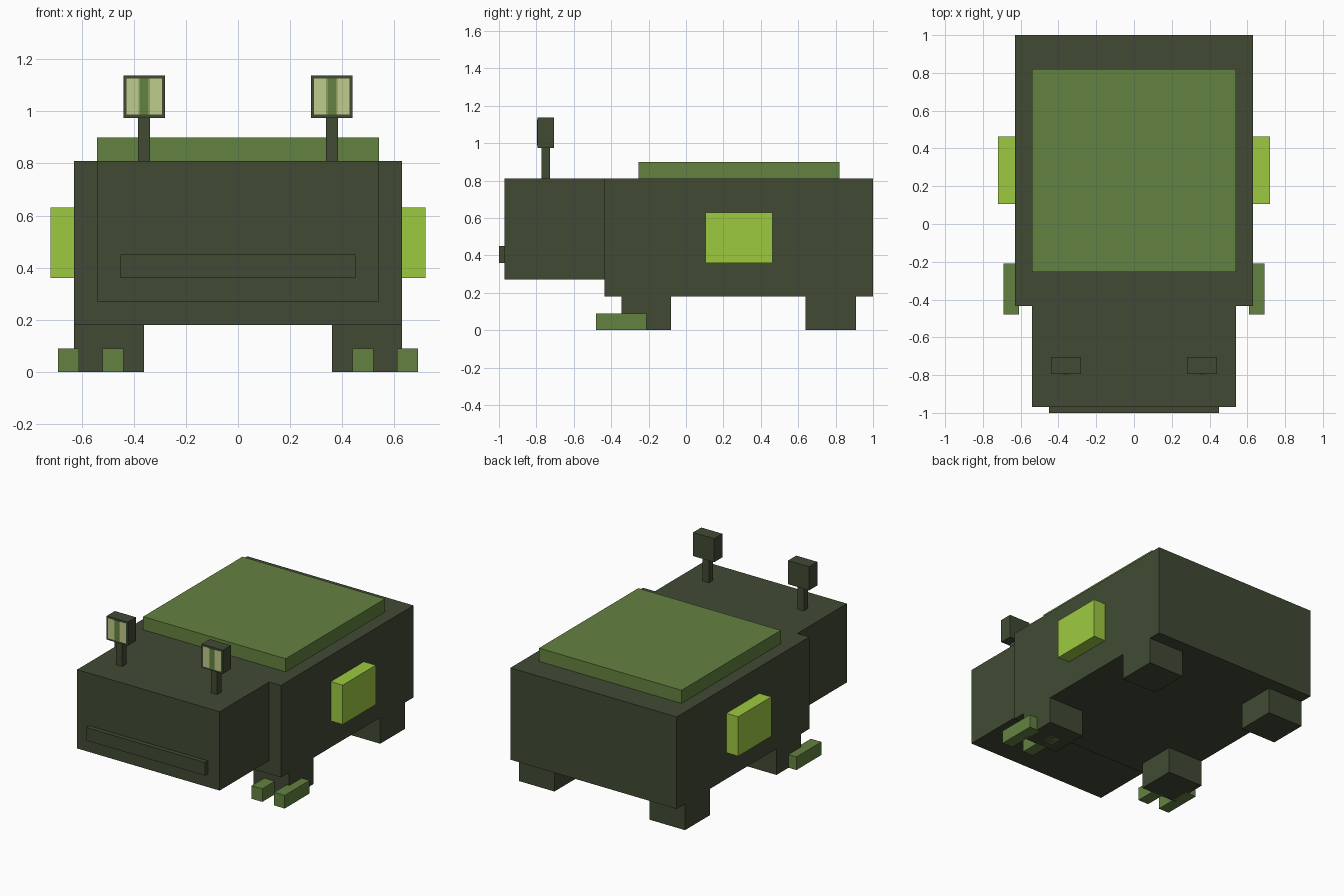
import bpy
import bmesh

if "Cube" in bpy.data.objects:
    bpy.data.objects.remove(bpy.data.objects["Cube"])


def material(name, rgb):
    # convert 8-bit display colour to linear
    lin = [((c / 255 + 0.055) / 1.055) ** 2.4 for c in rgb]
    m = bpy.data.materials.new(name)
    m.diffuse_color = (*lin, 1)
    m.use_nodes = True
    m.node_tree.nodes["Principled BSDF"].inputs["Base Color"].default_value = m.diffuse_color
    return m


DARK = material("dark_olive", (65, 74, 52))
GREEN = material("moss_green", (100, 130, 65))
LIME = material("lime", (157, 202, 64))
PALE = material("pale_yellow_green", (192, 204, 140))
MID = material("soft_green", (135, 158, 95))


def box(name, x, y, z, mat):
    bm = bmesh.new()
    bmesh.ops.create_cube(bm, size=1)
    for v in bm.verts:
        v.co = [r[0] if c < 0 else r[1] for c, r in zip(v.co, (x, y, z))]
    mesh = bpy.data.meshes.new(name)
    bm.to_mesh(mesh)
    bm.free()
    mesh.materials.append(mat)
    ob = bpy.data.objects.new(name, mesh)
    bpy.context.collection.objects.link(ob)
    return ob


def pair(name, x, y, z, mat):
    # right part and its mirrored left part
    box(name + "_right", x, y, z, mat)
    box(name + "_left", (-x[1], -x[0]), y, z, mat)


# body, head, mouth and back plate
box("body", (-0.63, 0.63), (-0.435, 1.0), (0.18, 0.81), DARK)
box("head", (-0.54, 0.54), (-0.97, -0.435), (0.27, 0.81), DARK)
box("mouth", (-0.45, 0.45), (-1.0, -0.97), (0.36, 0.45), DARK)
box("back_plate", (-0.54, 0.54), (-0.255, 0.82), (0.81, 0.9), GREEN)

# side blocks
pair("side_block", (0.63, 0.72), (0.105, 0.463), (0.36, 0.63), LIME)

# legs and front toes
pair("front_leg", (0.36, 0.63), (-0.345, -0.08), (0, 0.18), DARK)
pair("rear_leg", (0.36, 0.63), (0.64, 0.91), (0, 0.18), DARK)
pair("inner_toe", (0.44, 0.52), (-0.48, -0.21), (0, 0.09), GREEN)
pair("outer_toe", (0.61, 0.69), (-0.48, -0.21), (0, 0.09), GREEN)

# eyes on stalks, with thin painted plates on the front
EYE_X = 0.36
pair("eye_stalk", (EYE_X - 0.023, EYE_X + 0.023), (-0.773, -0.728), (0.81, 0.98), DARK)
pair("eye_block", (EYE_X - 0.08, EYE_X + 0.08), (-0.793, -0.705), (0.975, 1.137), DARK)
for part, half, depth, mat in (("eye_white", 0.068, 0.001, PALE),
                               ("iris", 0.022, 0.002, MID),
                               ("pupil", 0.015, 0.003, GREEN)):
    pair(part, (EYE_X - half, EYE_X + half), (-0.793 - depth, -0.793), (0.987, 1.125), mat)
